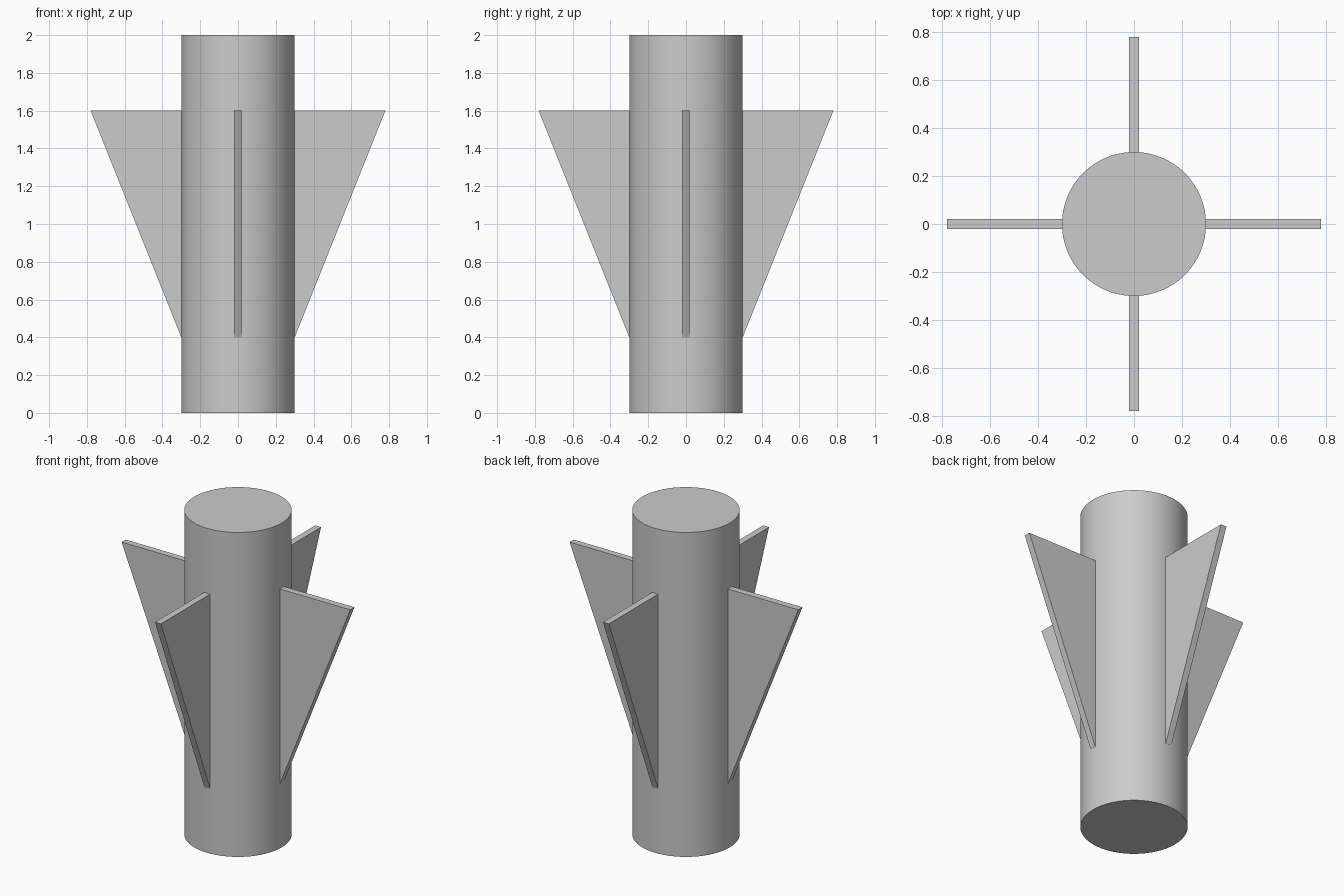
import bpy
import bmesh
from math import pi, radians
from mathutils import Matrix

cube = bpy.data.objects.get("Cube")
if cube:
    bpy.data.objects.remove(cube, do_unlink=True)

RADIUS, HEIGHT = 0.3, 2.0
FIN_TIP, FIN_LOW, FIN_HIGH, FIN_THICK = 0.78, 0.4, 1.6, 0.04

grey = bpy.data.materials.new("light grey")
grey.use_nodes = True
colour = (0.6, 0.6, 0.6, 1)
grey.diffuse_color = colour
grey.node_tree.nodes["Principled BSDF"].inputs["Base Color"].default_value = colour

# Cylindrical body
bpy.ops.mesh.primitive_cylinder_add(vertices=96, radius=RADIUS, depth=HEIGHT,
                                    location=(0, 0, HEIGHT / 2))
body = bpy.context.object
body.name = "body"
body.data.materials.append(grey)
bpy.ops.object.shade_smooth_by_angle(angle=radians(30))


def add_fin(name, angle):
    """Tapered plate, wide at the top, with its root sunk slightly into the body."""
    root = RADIUS - 0.01
    profile = [(root, FIN_LOW), (RADIUS, FIN_LOW), (FIN_TIP, FIN_HIGH), (root, FIN_HIGH)]
    bm = bmesh.new()
    face = bm.faces.new([bm.verts.new((x, -FIN_THICK / 2, z)) for x, z in profile])
    side = bmesh.ops.extrude_face_region(bm, geom=[face])["geom"]
    bmesh.ops.translate(bm, vec=(0, FIN_THICK, 0),
                        verts=[v for v in side if isinstance(v, bmesh.types.BMVert)])
    bmesh.ops.recalc_face_normals(bm, faces=bm.faces)
    bm.transform(Matrix.Rotation(angle, 4, "Z"))
    mesh = bpy.data.meshes.new(name)
    bm.to_mesh(mesh)
    bm.free()
    mesh.materials.append(grey)
    bpy.context.collection.objects.link(bpy.data.objects.new(name, mesh))


# Four fins around the body
for i, side in enumerate(("left", "back", "right", "front")):
    add_fin(side + "_fin", i * pi / 2)
